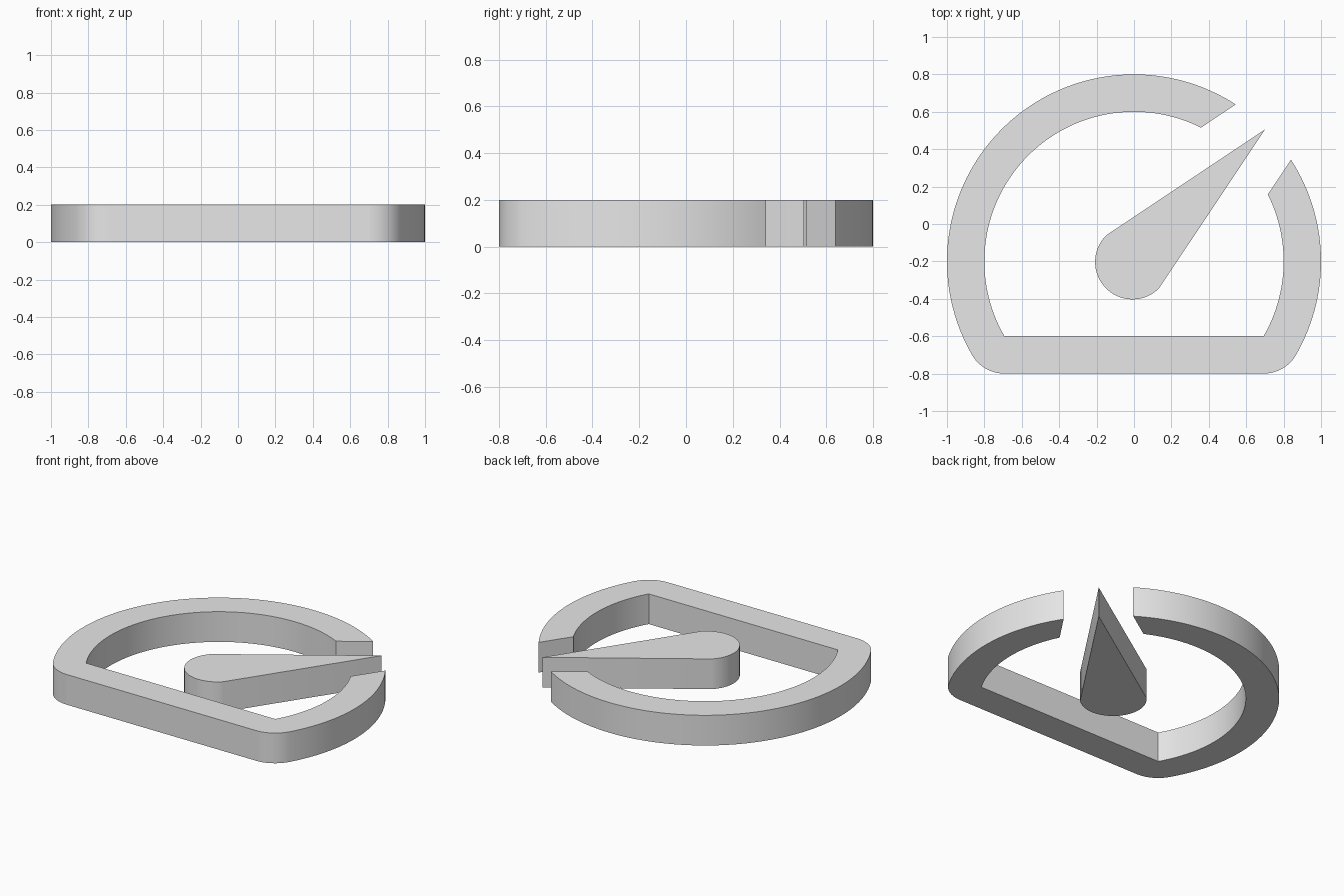
import bpy
import bmesh
from math import cos, sin, radians, sqrt

cube = bpy.data.objects.get("Cube")
if cube:
    bpy.data.objects.remove(cube, do_unlink=True)

HEIGHT = 0.2
CENTER_Y = -0.2
BAND = 0.2
OUTER_R = 1.0
INNER_R = OUTER_R - BAND

grey = bpy.data.materials.new("light grey")
grey.use_nodes = True
grey.diffuse_color = (0.8, 0.8, 0.8, 1)
grey.node_tree.nodes["Principled BSDF"].inputs["Base Color"].default_value = (0.8, 0.8, 0.8, 1)


def arc(cx, cy, r, start, end, steps):
    """Points on a circle from start to end, in degrees."""
    angles = [radians(start + (end - start) * i / steps) for i in range(steps + 1)]
    return [(cx + r * cos(a), cy + r * sin(a)) for a in angles]


def extrude_outline(name, outline):
    """Closed flat outline raised into a solid of the common height."""
    bm = bmesh.new()
    base = bm.faces.new([bm.verts.new((x, y, 0)) for x, y in outline])
    raised = bmesh.ops.extrude_face_region(bm, geom=[base], use_keep_orig=True)
    top = [v for v in raised["geom"] if isinstance(v, bmesh.types.BMVert)]
    bmesh.ops.translate(bm, verts=top, vec=(0, 0, HEIGHT))
    bmesh.ops.recalc_face_normals(bm, faces=bm.faces[:])
    mesh = bpy.data.meshes.new(name)
    bm.to_mesh(mesh)
    bm.free()
    mesh.materials.append(grey)
    obj = bpy.data.objects.new(name, mesh)
    bpy.context.collection.objects.link(obj)
    bpy.ops.object.select_all(action="DESELECT")
    obj.select_set(True)
    bpy.context.view_layer.objects.active = obj
    bpy.ops.object.shade_smooth_by_angle(angle=radians(30))
    return obj


# Dial frame: inner wall, then back along the outer wall with rounded corners
corner_x = INNER_R * sqrt(3) / 2
corner_y = CENTER_Y - INNER_R / 2
frame = arc(0, CENTER_Y, INNER_R, 63.4, 210, 64)
frame += arc(0, CENTER_Y, INNER_R, -30, 26.6, 26)
frame += arc(0, CENTER_Y, OUTER_R, 32.9, -30, 30)
frame += arc(corner_x, corner_y, BAND, -30, -90, 12)[1:]
frame += arc(-corner_x, corner_y, BAND, -90, -150, 12)
frame += arc(0, CENTER_Y, OUTER_R, 210, 57.1, 70)[1:]
extrude_outline("dial_frame", frame)

# Needle: round hub tapering to a point
needle = arc(-0.008, CENTER_Y - 0.003, 0.2, 135, 315, 32) + [(0.7, 0.505)]
extrude_outline("needle", needle)
